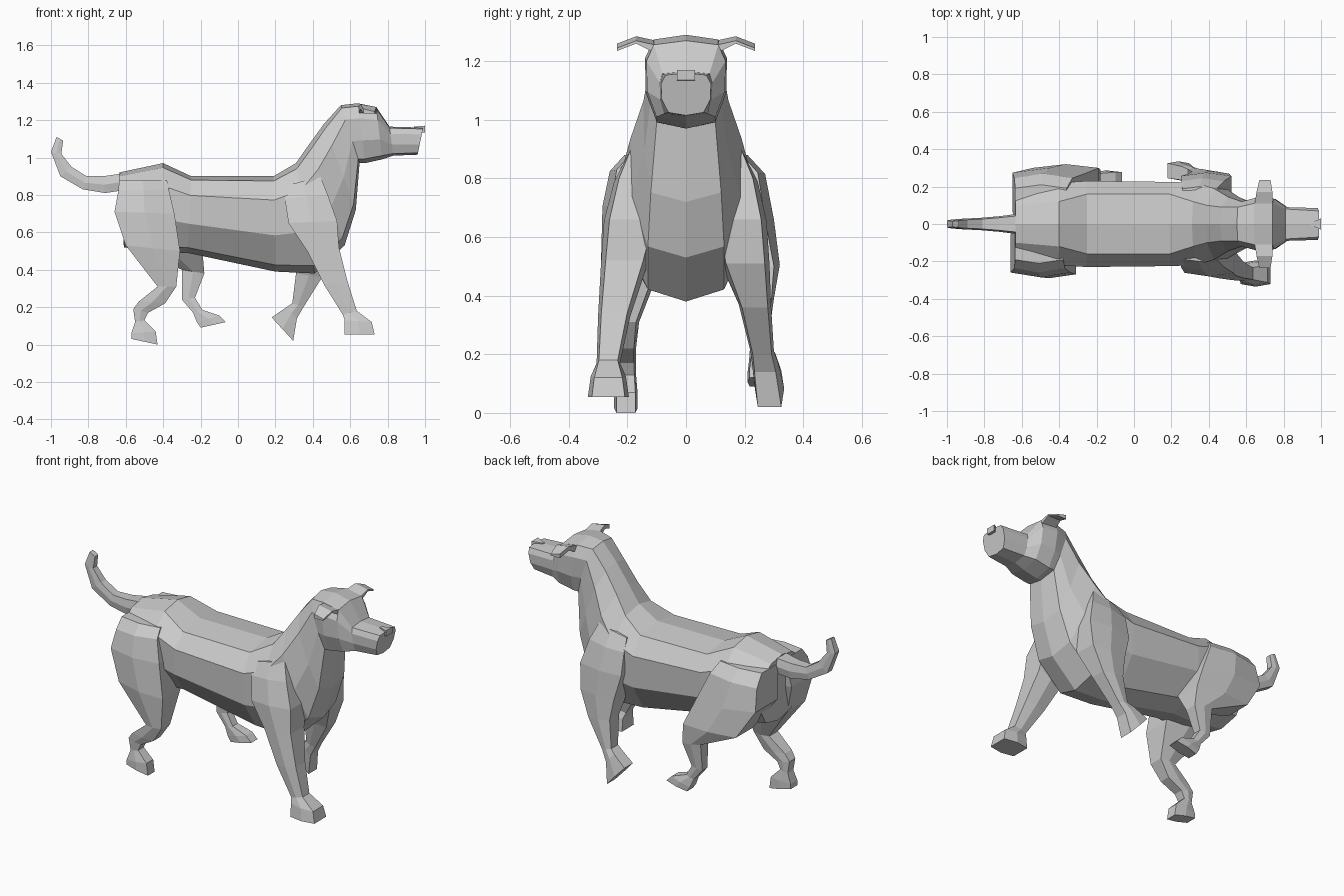
import bpy, bmesh
from mathutils import Vector


def loft(name, rings):
    """Skin a list of equal-length point loops and cap both ends."""
    bm = bmesh.new()
    loops = [[bm.verts.new(p) for p in r] for r in rings]
    n = len(loops[0])
    for a, b in zip(loops, loops[1:]):
        for i in range(n):
            j = (i + 1) % n
            bm.faces.new((a[i], a[j], b[j], b[i]))
    bm.faces.new(loops[0])
    bm.faces.new(loops[-1])
    bmesh.ops.recalc_face_normals(bm, faces=bm.faces)
    me = bpy.data.meshes.new(name)
    bm.to_mesh(me)
    bm.free()
    ob = bpy.data.objects.new(name, me)
    bpy.context.collection.objects.link(ob)
    return ob


def body_ring(tx, tz, bx, bz, wt, w, wb):
    """Ten-sided section between a top and a bottom point."""
    top, bot = Vector((tx, 0, tz)), Vector((bx, 0, bz))
    half = [(0.05, wt), (0.25, w), (0.62, w * 0.98), (0.93, wb)]
    right = [top.lerp(bot, t) + Vector((0, -y, 0)) for t, y in half]
    left = [top.lerp(bot, t) + Vector((0, y, 0)) for t, y in reversed(half)]
    return [top] + right + [bot] + left


def leg_ring(rx, rz, fx, fz, inner, outer):
    """Six-sided section between a rear and a front edge."""
    mx, mz = (rx + fx) / 2, (rz + fz) / 2
    y, b = (inner + outer) / 2, (outer - inner) / 2
    c = .8 * b
    return [(fx, y - c, fz), (fx, y + c, fz), (mx, y + b, mz),
            (rx, y + c, rz), (rx, y - c, rz), (mx, y - b, mz)]


# torso, neck, head and muzzle
body = [
    (-.635, .92, -.61, .52, .10, .20, .12),
    (-.40, .97, -.42, .49, .12, .22, .14),
    (-.25, .90, -.27, .49, .16, .23, .13),
    (.19, .90, .20, .39, .16, .225, .12),
    (.31, .97, .41, .38, .12, .22, .13),
    (.38, 1.07, .57, .53, .10, .19, .13),
    (.46, 1.18, .63, .72, .09, .145, .12),
    (.55, 1.28, .65, .97, .09, .12, .10),
    (.64, 1.29, .68, .97, .11, .14, .10),
    (.74, 1.27, .77, .99, .11, .135, .10),
    (.81, 1.165, .83, 1.01, .08, .09, .075),
    (.99, 1.16, .96, 1.015, .07, .085, .06),
]
loft("body", [body_ring(*r) for r in body])

# legs: rear edge x z, front edge x z, inner y, outer y
loft("rear_leg_near", [leg_ring(*r) for r in [
    (-.635, .88, -.38, .88, -.02, -.21),
    (-.64, .82, -.37, .83, -.02, -.26),
    (-.66, .71, -.34, .70, -.03, -.285),
    (-.60, .53, -.31, .50, -.08, -.29),
    (-.43, .31, -.33, .31, -.16, -.265),
    (-.53, .23, -.39, .22, -.17, -.25),
    (-.56, .19, -.48, .17, -.17, -.24),
    (-.55, .12, -.50, .13, -.17, -.235),
    (-.57, .06, -.44, .07, -.165, -.245),
    (-.57, .03, -.43, .0, -.165, -.245)]])
loft("rear_leg_far", [leg_ring(*r) for r in [
    (-.635, .88, -.36, .88, .02, .21),
    (-.64, .81, -.33, .82, .02, .27),
    (-.65, .68, -.25, .64, .04, .30),
    (-.54, .51, -.19, .50, .12, .32),
    (-.30, .40, -.18, .38, .21, .30),
    (-.30, .24, -.23, .25, .22, .28),
    (-.24, .17, -.19, .185, .215, .275),
    (-.22, .12, -.10, .155, .21, .285),
    (-.20, .09, -.065, .12, .21, .285)]])
loft("front_leg_near", [leg_ring(*r) for r in [
    (.26, .85, .44, .90, -.08, -.20),
    (.25, .78, .48, .80, -.08, -.245),
    (.27, .65, .53, .66, -.09, -.28),
    (.37, .50, .54, .52, -.13, -.29),
    (.46, .32, .585, .34, -.19, -.30),
    (.56, .16, .635, .18, -.225, -.305),
    (.57, .13, .715, .12, -.205, -.325),
    (.57, .055, .73, .055, -.195, -.335)]])
loft("front_leg_far", [leg_ring(*r) for r in [
    (.26, .85, .44, .90, .08, .20),
    (.25, .78, .48, .80, .08, .245),
    (.25, .65, .52, .66, .09, .275),
    (.29, .50, .51, .51, .12, .285),
    (.31, .38, .45, .36, .18, .29),
    (.29, .22, .35, .20, .22, .30),
    (.26, .20, .315, .14, .225, .315),
    (.18, .145, .295, .02, .235, .335)]])

# tail: upper and lower edge points, half width
tail = [(-.58, .92, -.58, .83, .06), (-.72, .90, -.71, .81, .042),
        (-.81, .90, -.83, .83, .033), (-.89, .95, -.95, .90, .028),
        (-.945, 1.02, -1.0, 1.03, .024), (-.935, 1.09, -.97, 1.11, .018)]
loft("tail", [leg_ring(*r[:4], -r[4], r[4]) for r in tail])

# folded ears: y, z top, x from, x to, thickness
ear = [(.08, 1.265, .64, .74, .05), (.17, 1.285, .655, .74, .025),
       (.235, 1.26, .67, .73, .025)]
for side, label in ((-1, "near"), (1, "far")):
    loft("ear_" + label, [[(a, side * y, z), (b, side * y, z - .015),
                           (b, side * y, z - t), (a, side * y, z - t)]
                          for y, z, a, b, t in ear])

# wedge nose
loft("nose", [[(x, -w, z), (x, w, z), (x, w, z - .035), (x, -w, z - .035)]
              for x, w, z in ((.94, .005, 1.165), (1.0, .03, 1.17))])
